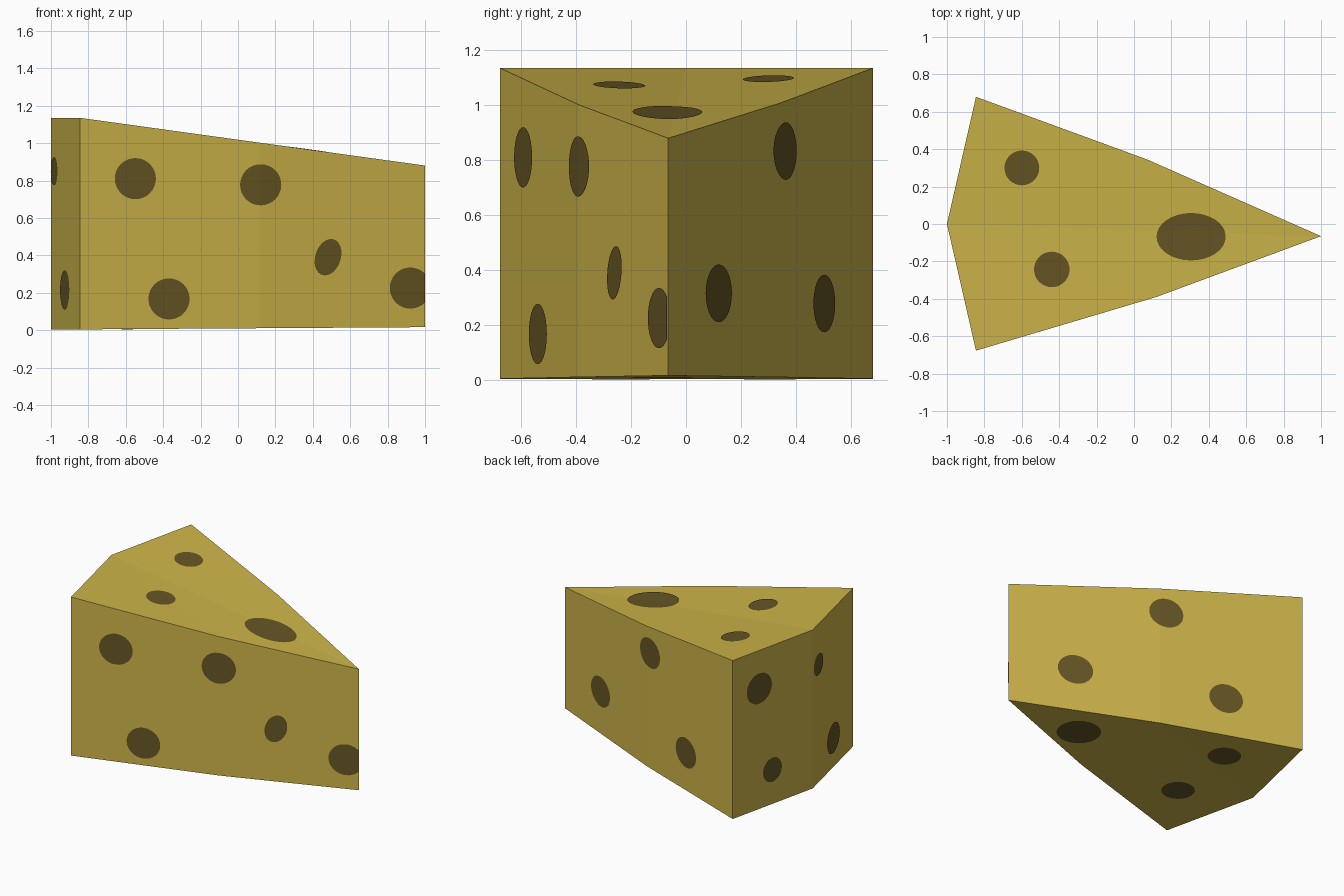
import bpy, bmesh, math
from mathutils import Vector
from mathutils.bvhtree import BVHTree

if "Cube" in bpy.data.objects:
    bpy.data.objects.remove(bpy.data.objects["Cube"])


def material(name, rgb):
    m = bpy.data.materials.new(name)
    m.diffuse_color = (*rgb, 1)
    m.use_nodes = True
    m.node_tree.nodes["Principled BSDF"].inputs["Base Color"].default_value = m.diffuse_color
    return m


CHEESE = material("cheese yellow", (0.61, 0.46, 0.067))
HOLE = material("hole brown", (0.133, 0.093, 0.018))


def add_object(name, bm, mat):
    me = bpy.data.meshes.new(name)
    bm.to_mesh(me)
    bm.free()
    me.materials.append(mat)
    ob = bpy.data.objects.new(name, me)
    bpy.context.collection.objects.link(ob)
    return ob


# Cheese wedge: six-sided outline, top sloping down to the tip
OUTLINE = [(-1, 0), (-0.845, -0.677), (0.12, -0.39), (1, -0.065), (0.07, 0.345), (-0.845, 0.68)]


def slope(x):
    return max(0, (x + 0.845) / 1.845)


bm = bmesh.new()
low = [bm.verts.new((x, y, 0.004 + 0.012 * slope(x))) for x, y in OUTLINE]
high = [bm.verts.new((x, y, 1.135 - 0.255 * slope(x))) for x, y in OUTLINE]
n = len(OUTLINE)
for i in range(n):
    j = (i + 1) % n
    bm.faces.new((low[i], low[j], high[j], high[i]))
for i in range(1, n - 1):
    bm.faces.new((high[0], high[i], high[i + 1]))
    bm.faces.new((low[0], low[i + 1], low[i]))
bm.normal_update()
bm.verts.index_update()
bm.faces.index_update()
bm.verts.ensure_lookup_table()
bm.faces.ensure_lookup_table()
surface = BVHTree.FromBMesh(bm)
add_object("cheese_wedge", bm, CHEESE)


# Holes: dark discs projected straight onto the wedge along one axis
def hole(name, ray, axes, u, w, ru, rw, tilt=0.0, rings=5, segs=32):
    ray = Vector(ray)
    bm = bmesh.new()

    def point(r, a):
        p, q = ru * r * math.cos(a), rw * r * math.sin(a)
        pos = -3 * ray
        pos[axes[0]] = u + p * math.cos(tilt) + q * math.sin(tilt)
        pos[axes[1]] = w - p * math.sin(tilt) + q * math.cos(tilt)
        pos.x = min(pos.x, 0.9995) if 0 in axes else pos.x   # trim at the tip
        hit, normal, _, _ = surface.ray_cast(pos, ray)
        return bm.verts.new(hit + normal * 0.004)

    centre = point(0, 0)
    loops = [[point((k + 1) / rings, 2 * math.pi * s / segs) for s in range(segs)]
             for k in range(rings)]
    for s in range(segs):
        t = (s + 1) % segs
        bm.faces.new((centre, loops[0][s], loops[0][t]))
        for a, b in zip(loops, loops[1:]):
            bm.faces.new((a[s], b[s], b[t], a[t]))
    bm.normal_update()
    bm.faces.ensure_lookup_table()
    if bm.faces[0].normal.dot(ray) > 0:
        bmesh.ops.reverse_faces(bm, faces=bm.faces[:])
    bmesh.ops.remove_doubles(bm, verts=bm.verts[:], dist=0.0002)
    add_object(name, bm, HOLE)


SIDES = {
    "front": ((0, 1, 0), (0, 2), [
        (-0.55, 0.81, 0.11, 0.11), (0.12, 0.777, 0.11, 0.11), (-0.37, 0.167, 0.11, 0.11),
        (0.48, 0.39, 0.068, 0.1, 0.32), (0.92, 0.225, 0.11, 0.11)]),
    "back": ((0, -1, 0), (0, 2), [
        (0.03, 0.833, 0.108, 0.105), (0.59, 0.315, 0.108, 0.105), (-0.353, 0.278, 0.108, 0.105)]),
    "rind": ((1, 0, 0), (1, 2), [
        (-0.09, 0.85, 0.078, 0.075), (-0.338, 0.215, 0.107, 0.105),
        (0.457, 0.865, 0.107, 0.108), (0.345, 0.25, 0.08, 0.086)]),
    "top": ((0, 0, -1), (0, 1), [
        (-0.6, 0.3, 0.093, 0.093), (-0.44, -0.243, 0.095, 0.095), (0.305, -0.068, 0.185, 0.127)]),
    "bottom": ((0, 0, 1), (0, 1), [
        (0.398, -0.078, 0.143, 0.143), (-0.512, 0.294, 0.108, 0.108), (-0.568, -0.235, 0.108, 0.108)]),
}
for side, (ray, axes, spots) in SIDES.items():
    for i, spot in enumerate(spots, 1):
        hole(f"{side}_hole_{i}", ray, axes, *spot)
